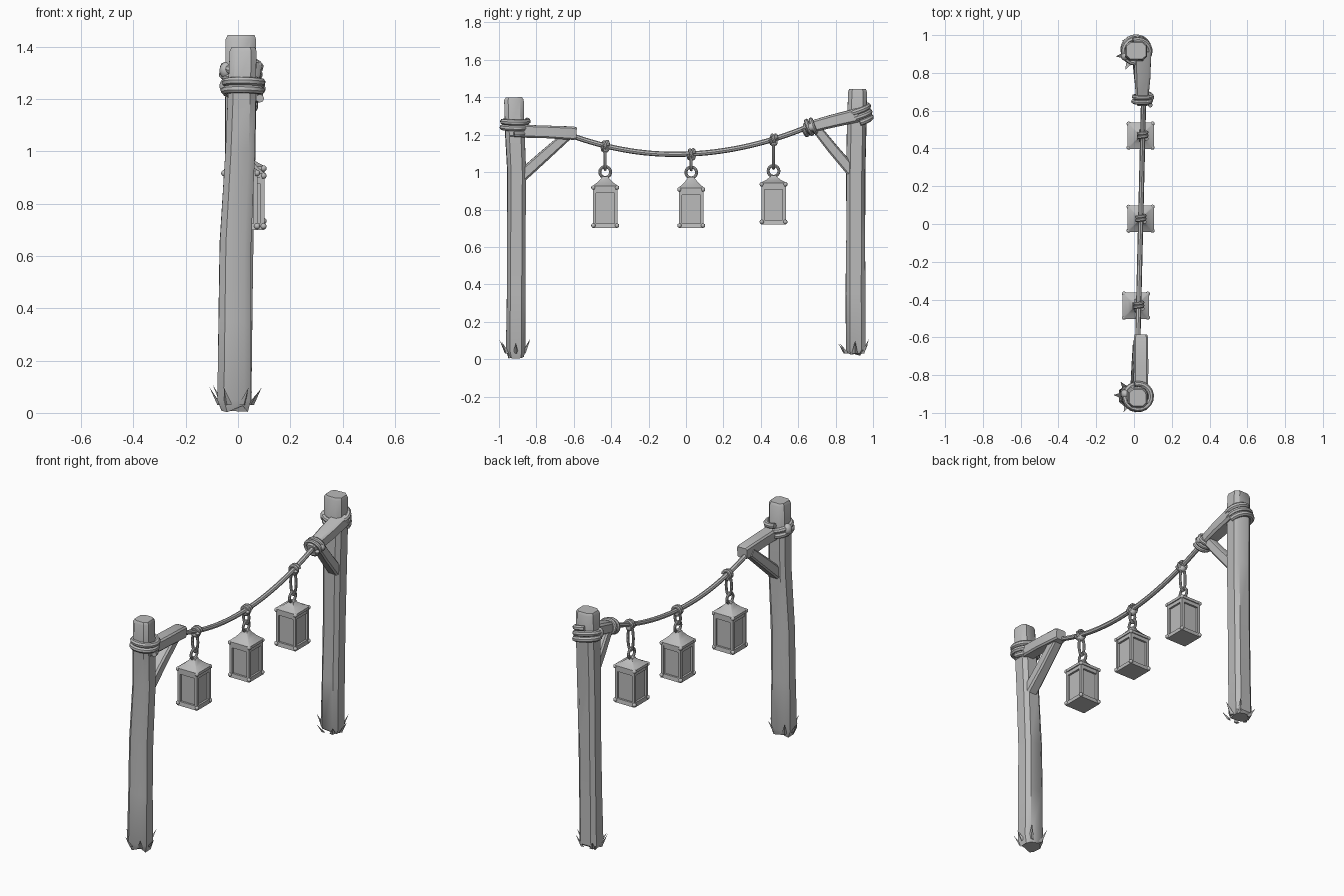
import bpy, bmesh, math, random
from mathutils import Vector, Matrix

random.seed(4)
if "Cube" in bpy.data.objects:
    bpy.data.objects.remove(bpy.data.objects["Cube"])

GREY = (0.5, 0.5, 0.5, 1)
mat = bpy.data.materials.new("plain grey")
mat.use_nodes = True
mat.diffuse_color = GREY
mat.node_tree.nodes["Principled BSDF"].inputs["Base Color"].default_value = GREY


def add_mesh(name, mesh):
    ob = bpy.data.objects.new(name, mesh)
    bpy.context.collection.objects.link(ob)
    mesh.materials.clear()
    mesh.materials.append(mat)
    bpy.ops.object.select_all(action='DESELECT')
    ob.select_set(True)
    bpy.context.view_layer.objects.active = ob
    bpy.ops.object.shade_smooth_by_angle(angle=math.radians(38))
    return ob


def finish(name, bm):
    bmesh.ops.recalc_face_normals(bm, faces=bm.faces)
    mesh = bpy.data.meshes.new(name)
    bm.to_mesh(mesh)
    bm.free()
    return add_mesh(name, mesh)


def loft(name, sections, chamfer=0.6, rough=0.0, ragged=0.0):
    """Chamfered square timber through (centre, half width, half depth)."""
    c = chamfer
    ring = [(1, -c), (1, c), (c, 1), (-c, 1), (-1, c), (-1, -c), (-c, -1), (c, -1)]
    bm = bmesh.new()
    pts = [Vector(s[0]) for s in sections]
    d = (pts[-1] - pts[0]).normalized()
    u = Vector((1, 0, 0))
    v = d.cross(u).normalized()
    rows = []
    for i, (p, s) in enumerate(zip(pts, sections)):
        row = []
        for a, b in ring:
            k = 1 + random.uniform(-rough, rough)
            lift = d * random.uniform(0, ragged) if i == 0 else Vector()
            row.append(bm.verts.new(p + u * a * s[1] * k + v * b * s[2] * k + lift))
        rows.append(row)
    for r, q in zip(rows, rows[1:]):
        for i in range(8):
            j = (i + 1) % 8
            bm.faces.new((r[i], r[j], q[j], q[i]))
    bm.faces.new(rows[0])
    bm.faces.new(rows[-1])
    return finish(name, bm)


def tube(name, points, radius, closed=False):
    """Round cord through the points, turned into a mesh."""
    cu = bpy.data.curves.new(name, 'CURVE')
    cu.dimensions = '3D'
    cu.bevel_depth = radius
    cu.bevel_resolution = 2
    cu.use_fill_caps = True
    sp = cu.splines.new('POLY')
    sp.points.add(len(points) - 1)
    for p, co in zip(sp.points, points):
        p.co = (*co, 1)
    sp.use_cyclic_u = closed
    tmp = bpy.data.objects.new(name + "_curve", cu)
    bpy.context.collection.objects.link(tmp)
    deps = bpy.context.evaluated_depsgraph_get()
    mesh = bpy.data.meshes.new_from_object(tmp.evaluated_get(deps))
    bpy.data.objects.remove(tmp)
    return add_mesh(name, mesh)


def coil(name, centre, axis, ru, rv, turns, pitch, radius):
    d = Vector(axis).normalized()
    u = Vector((1, 0, 0))
    v = d.cross(u).normalized()
    u = v.cross(d)
    n = int(turns * 18)
    pts = []
    for i in range(n + 1):
        a = math.tau * turns * i / n
        pts.append(Vector(centre) + u * ru * math.cos(a) + v * rv * math.sin(a)
                   + d * pitch * turns * (i / n - 0.5))
    return tube(name, pts, radius)


def loop(name, centre, across, half_w, half_h, radius):
    """Closed oval link standing upright along the given direction."""
    c, d = Vector(centre), Vector(across)
    pts = [c + d * half_w * math.cos(a) + Vector((0, 0, half_h * math.sin(a)))
           for a in (math.tau * i / 16 for i in range(16))]
    return tube(name, pts, radius, True)


def ball(name, centre, r, squash=1.0):
    bm = bmesh.new()
    bmesh.ops.create_uvsphere(bm, u_segments=10, v_segments=7, radius=r)
    bm.transform(Matrix.Translation(centre) @ Matrix.Diagonal((1, 1, squash, 1)))
    return finish(name, bm)


def grass(name, x, y):
    """Pointed, outward leaning blades around a post foot."""
    bm = bmesh.new()
    for k in range(6):
        a = math.tau * k / 6 + random.uniform(-0.15, 0.15)
        out = Vector((math.cos(a), math.sin(a), 0))
        side = Vector((-out.y, out.x, 0)) * 0.016
        foot = Vector((x, y, 0.03)) + out * 0.05
        tip = foot + out * 0.045 + Vector((0, 0, random.uniform(0.05, 0.08)))
        b = [bm.verts.new(p) for p in (foot - side, foot + side, foot + out * 0.014)]
        t = bm.verts.new(tip)
        bm.faces.new(b)
        for i in range(3):
            bm.faces.new((b[i], b[(i + 1) % 3], t))
    return finish(name, bm)


# Posts with ragged feet and bevelled tops
loft("front_post", [((-0.012, -0.908, 0), 0.05, 0.042), ((-0.015, -0.91, 0.05), 0.064, 0.052),
                    ((-0.013, -0.908, 0.35), 0.062, 0.05), ((-0.01, -0.907, 0.65), 0.059, 0.049),
                    ((0.008, -0.905, 1.0), 0.057, 0.05), ((0.015, -0.915, 1.22), 0.054, 0.052),
                    ((0.02, -0.92, 1.385), 0.051, 0.052), ((0.02, -0.92, 1.4), 0.043, 0.044)],
     rough=0.03, ragged=0.03)
loft("back_post", [((-0.003, 0.905, 0.01), 0.045, 0.042), ((-0.005, 0.908, 0.05), 0.057, 0.053),
                   ((0.0, 0.906, 0.35), 0.056, 0.052), ((0.004, 0.908, 0.65), 0.056, 0.051),
                   ((0.008, 0.908, 1.0), 0.057, 0.051), ((0.012, 0.914, 1.28), 0.059, 0.052),
                   ((0.012, 0.917, 1.43), 0.058, 0.051), ((0.012, 0.917, 1.445), 0.05, 0.043)],
     rough=0.03, ragged=0.03)
grass("front_grass", -0.015, -0.91)
grass("back_grass", -0.003, 0.9)

# Short arms and diagonal braces
loft("front_arm", [((0.035, -0.94, 1.22), 0.038, 0.034), ((0.037, -0.75, 1.215), 0.038, 0.033),
                   ((0.037, -0.6, 1.207), 0.037, 0.036), ((0.037, -0.585, 1.206), 0.032, 0.031)],
     0.75, rough=0.03)
loft("back_arm", [((0.045, 0.92, 1.305), 0.045, 0.037), ((0.045, 0.78, 1.272), 0.042, 0.034),
                  ((0.043, 0.65, 1.238), 0.032, 0.031), ((0.043, 0.63, 1.234), 0.025, 0.024)],
     0.7, rough=0.03)
loft("front_brace", [((0.015, -0.9, 0.96), 0.035, 0.032), ((0.018, -0.76, 1.085), 0.032, 0.03),
                     ((0.025, -0.63, 1.2), 0.03, 0.026)], 0.7, rough=0.03)
loft("back_brace", [((0.025, 0.89, 1.0), 0.034, 0.03), ((0.033, 0.78, 1.13), 0.031, 0.028),
                    ((0.04, 0.7, 1.23), 0.028, 0.026)], 0.7, rough=0.03)

# Rope lashings on the posts and the arm end
coil("front_lashing", (0.02, -0.915, 1.245), (0.1, 0.1, 1), 0.068, 0.066, 2.3, 0.031, 0.016)
coil("back_lashing", (0.012, 0.92, 1.305), (0.12, -0.25, 1), 0.068, 0.064, 2.3, 0.031, 0.016)
coil("arm_lashing", (0.044, 0.66, 1.24), (0.1, 1, 0.25), 0.046, 0.037, 2.2, 0.026, 0.012)
ball("front_lashing_knot", (-0.045, -0.9, 1.25), 0.027, 1.2)
ball("back_lashing_knot", (-0.045, 0.89, 1.31), 0.027, 1.2)
ball("arm_lashing_knot", (0.085, 0.67, 1.24), 0.022)


# Sagging rope between the arms
def rope_point(y):
    low = -0.06
    sag = 0.33 if y < low else 0.29
    return Vector((0.035 + 0.024 * y, y, 1.095 + sag * (y - low) ** 2))


tube("hanging_rope", [rope_point(-0.62 + 1.28 * i / 32) for i in range(33)], 0.014)


# Lanterns
def box(bm, centre, size, taper=1.0):
    r = bmesh.ops.create_cube(bm, size=1)
    for v in r["verts"]:
        k = taper if v.co.z > 0 else 1
        v.co = Vector((v.co.x * size[0] * k, v.co.y * size[1] * k, v.co.z * size[2])) + Vector(centre)


def lantern(tag, x, y, base, brim, top):
    corners = [(sx, sy) for sx in (-1, 1) for sy in (-1, 1)]
    mid, tall = (base + brim) / 2, brim - base
    # Frame: plinth, upper rail and corner bars around a recessed body
    bm = bmesh.new()
    box(bm, (x, y, base + 0.012), (0.134, 0.134, 0.024), 0.95)
    box(bm, (x, y, brim - 0.017), (0.128, 0.128, 0.024))
    for sx, sy in corners:
        box(bm, (x + sx * 0.057, y + sy * 0.057, mid), (0.017, 0.017, tall))
    finish(tag + "_lantern_frame", bm)
    bm = bmesh.new()
    box(bm, (x, y, mid), (0.104, 0.104, tall - 0.01))
    finish(tag + "_lantern_panels", bm)
    # Swept roof with bumps at the corners
    h = top - brim
    loft(tag + "_lantern_roof", [((x, y, brim - 0.008), 0.07, 0.07), ((x, y, brim + 0.008), 0.07, 0.07),
                                 ((x, y, brim + h * 0.5), 0.042, 0.042), ((x, y, top - 0.005), 0.02, 0.02),
                                 ((x, y, top + 0.005), 0.017, 0.017)], 0.9)
    for sx, sy in corners:
        for z in (base + 0.014, brim):
            ball(tag + "_lantern_stud", (x + sx * 0.063, y + sy * 0.063, z), 0.012)
    # Ring, link and rope knot
    p = rope_point(y)
    ring_z = top + 0.028
    loop(tag + "_lantern_ring", (x, y, ring_z), (0, 1, 0), 0.029, 0.029, 0.008)
    low, high = ring_z + 0.014, p.z - 0.008
    loop(tag + "_lantern_link", ((x + p.x) / 2, y, (low + high) / 2), (1, 0, 0),
         0.018, max(0.02, (high - low) / 2), 0.008)
    coil(tag + "_knot_wrap", p, (0, 1, 0.1), 0.021, 0.021, 2, 0.017, 0.01)
    ball(tag + "_knot", p - Vector((0, 0, 0.018)), 0.023, 0.85)


lantern("front", 0.01, -0.432, 0.7, 0.917, 0.972)
lantern("middle", 0.035, 0.028, 0.7, 0.907, 0.97)
lantern("back", 0.035, 0.468, 0.72, 0.935, 0.978)
